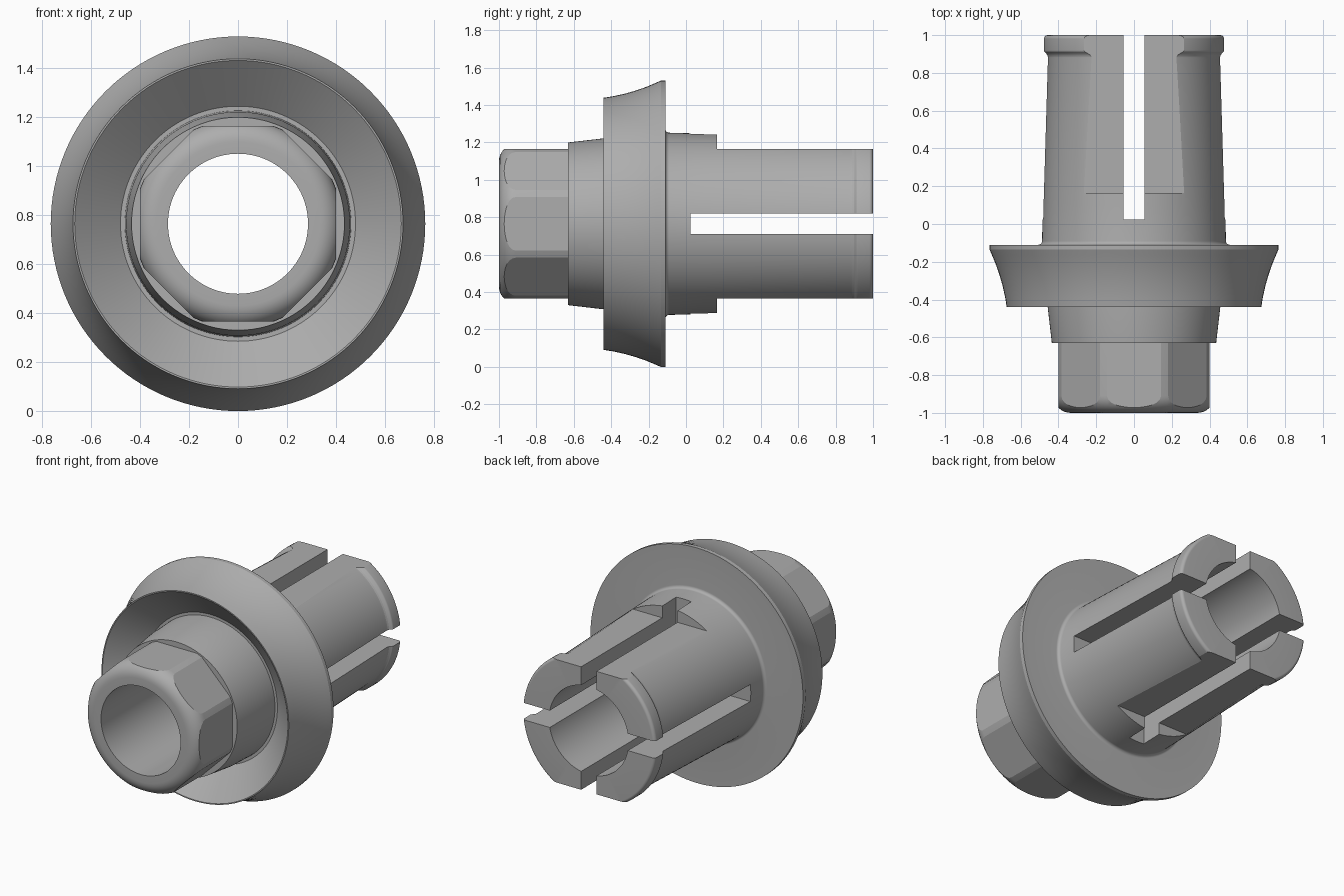
import bpy, bmesh, math
from math import sin, cos, pi

if "Cube" in bpy.data.objects:
    bpy.data.objects.remove(bpy.data.objects["Cube"])

AXIS_Z = 0.765     # height of the turning axis
BORE = 0.286
SEGMENTS = 128

metal = bpy.data.materials.new("grey metal")
metal.use_nodes = True
GREY = (0.42, 0.42, 0.42, 1)
metal.diffuse_color = GREY
metal.node_tree.nodes["Principled BSDF"].inputs["Base Color"].default_value = GREY


def to_object(bm, name):
    bmesh.ops.recalc_face_normals(bm, faces=bm.faces)
    mesh = bpy.data.meshes.new(name)
    bm.to_mesh(mesh)
    bm.free()
    mesh.materials.append(metal)
    obj = bpy.data.objects.new(name, mesh)
    bpy.context.collection.objects.link(obj)
    return obj


def arc(r, y, radius, start, end, steps=8):
    """Profile points on an arc, angles in degrees."""
    angles = [math.radians(start + (end - start) * i / steps) for i in range(steps + 1)]
    return [(r + radius * cos(a), y + radius * sin(a)) for a in angles]


def revolve(name, profile, segments=SEGMENTS, turn=0.0):
    """Spin a closed (radius, y) profile about the y axis."""
    bm = bmesh.new()
    rings = []
    for i in range(segments):
        a = 2 * pi * i / segments + turn
        rings.append([bm.verts.new((r * cos(a), y, AXIS_Z + r * sin(a))) for r, y in profile])
    n = len(profile)
    for i in range(segments):
        one, two = rings[i], rings[(i + 1) % segments]
        for j in range(n):
            k = (j + 1) % n
            bm.faces.new((one[j], one[k], two[k], two[j]))
    return to_object(bm, name)


def box(name, low, high):
    bm = bmesh.new()
    bmesh.ops.create_cube(bm, size=1)
    for v in bm.verts:
        v.co = [l + (h - l) * (c + 0.5) for l, h, c in zip(low, high, v.co)]
    return to_object(bm, name)


def cut(target, tool, operation):
    mod = target.modifiers.new("cut", "BOOLEAN")
    mod.operation, mod.solver, mod.object = operation, "EXACT", tool
    bpy.context.view_layer.objects.active = target
    bpy.ops.object.modifier_apply(modifier=mod.name)
    bpy.data.objects.remove(tool)


def finish(obj):
    bpy.ops.object.select_all(action="DESELECT")
    obj.select_set(True)
    bpy.context.view_layer.objects.active = obj
    bpy.ops.object.shade_smooth_by_angle(angle=math.radians(16))


# Eight-sided nose: rounded collar trimmed by an octagonal sleeve
nose = revolve("octagonal_nose", [(BORE, -0.63), (BORE, -1)]
               + arc(0.335, -0.91, 0.09, -90, 0) + [(0.425, -0.63)])
sleeve_radius = 0.4 / cos(pi / 8)
sleeve = revolve("octagon_trimmer", [(0.2, -1.1), (sleeve_radius, -1.1),
                                     (sleeve_radius, -0.5), (0.2, -0.5)], 8, pi / 8)
cut(nose, sleeve, "INTERSECT")
finish(nose)

# Turned body: hub, cupped flange, tapered shank and lipped end
hub = [(BORE, -0.63), (0.435, -0.63), (0.457, -0.44), (0.462, -0.28), (0.48, -0.28)]
flange = [(0.667, -0.44), (0.674, -0.44), (0.682, -0.39), (0.695, -0.33), (0.712, -0.27),
          (0.733, -0.21), (0.752, -0.165), (0.765, -0.135), (0.765, -0.11)]
shank = arc(0.507, -0.09, 0.02, 270, 180) + [(0.482, 0.1), (0.459, 0.875)]
lip = [(0.46, 0.887), (0.464, 0.897), (0.47, 0.904)] \
    + arc(0.465, 0.92, 0.015, -60, 0, 5) + arc(0.46, 0.98, 0.02, 0, 90)
body = revolve("flanged_split_sleeve", hub + flange + shank + lip + [(BORE, 1)])

# Cross slots that split the shank into four prongs
cut(body, box("upright_slot", (-0.055, 0.025, -1), (0.055, 1.2, 2)), "DIFFERENCE")
cut(body, box("level_slot", (-1, 0.025, AXIS_Z - 0.055), (1, 1.2, AXIS_Z + 0.055)), "DIFFERENCE")

# Flats milled on the top and bottom of the shank
for side in (-1, 1):
    ends = sorted((AXIS_Z + side * 0.4, AXIS_Z + side * 0.7))
    cut(body, box("flat_cutter", (-0.8, 0.165, ends[0]), (0.8, 1.2, ends[1])), "DIFFERENCE")
finish(body)
